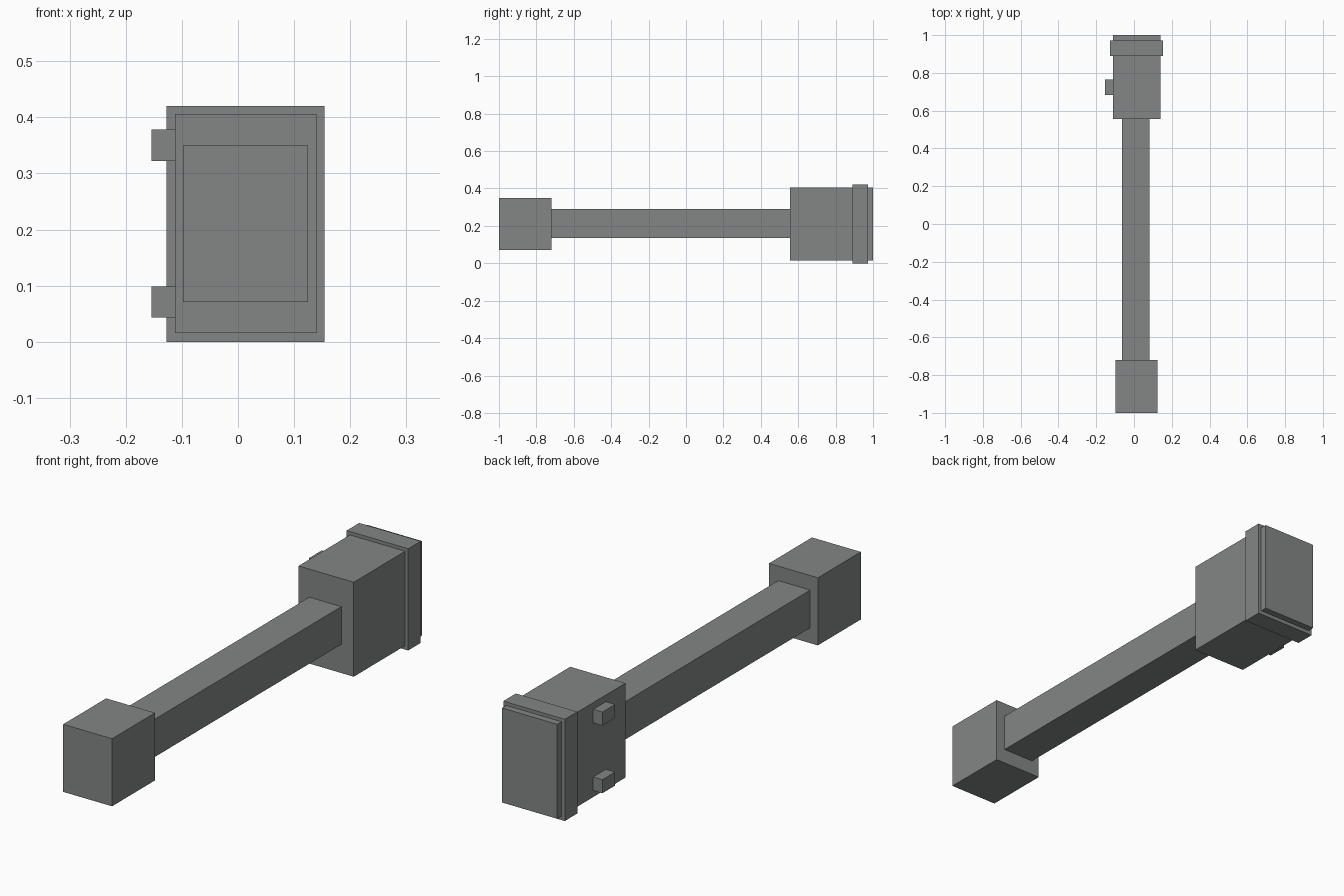
import bpy

default = bpy.data.objects.get("Cube")
if default:
    bpy.data.objects.remove(default, do_unlink=True)

# Single flat grey
grey = bpy.data.materials.new("mid_grey")
grey.use_nodes = True
colour = (0.23, 0.235, 0.235, 1)
grey.diffuse_color = colour
grey.node_tree.nodes["Principled BSDF"].inputs["Base Color"].default_value = colour


def box(name, x, y, z):
    """Box spanning the given (low, high) range on each axis."""
    spans = (x, y, z)
    bpy.ops.mesh.primitive_cube_add(size=1)
    ob = bpy.context.object
    ob.name = name
    ob.location = [(a + b) / 2 for a, b in spans]
    ob.scale = [b - a for a, b in spans]
    bpy.ops.object.transform_apply(location=False, rotation=False, scale=True)
    ob.data.materials.append(grey)
    return ob


# Square end block and long shaft
box("front_block", (-0.098, 0.125), (-1, -0.72), (0.071, 0.35))
box("shaft", (-0.063, 0.083), (-0.72, 0.555), (0.134, 0.29))

# Large rear block with a raised collar near its end
box("rear_block", (-0.112, 0.14), (0.555, 1), (0.016, 0.406))
box("rear_collar", (-0.127, 0.154), (0.89, 0.972), (0, 0.42))

# Two small pegs on the side of the rear block
for name, low in (("lower_peg", 0.043), ("upper_peg", 0.322)):
    box(name, (-0.154, -0.112), (0.682, 0.765), (low, low + 0.056))
